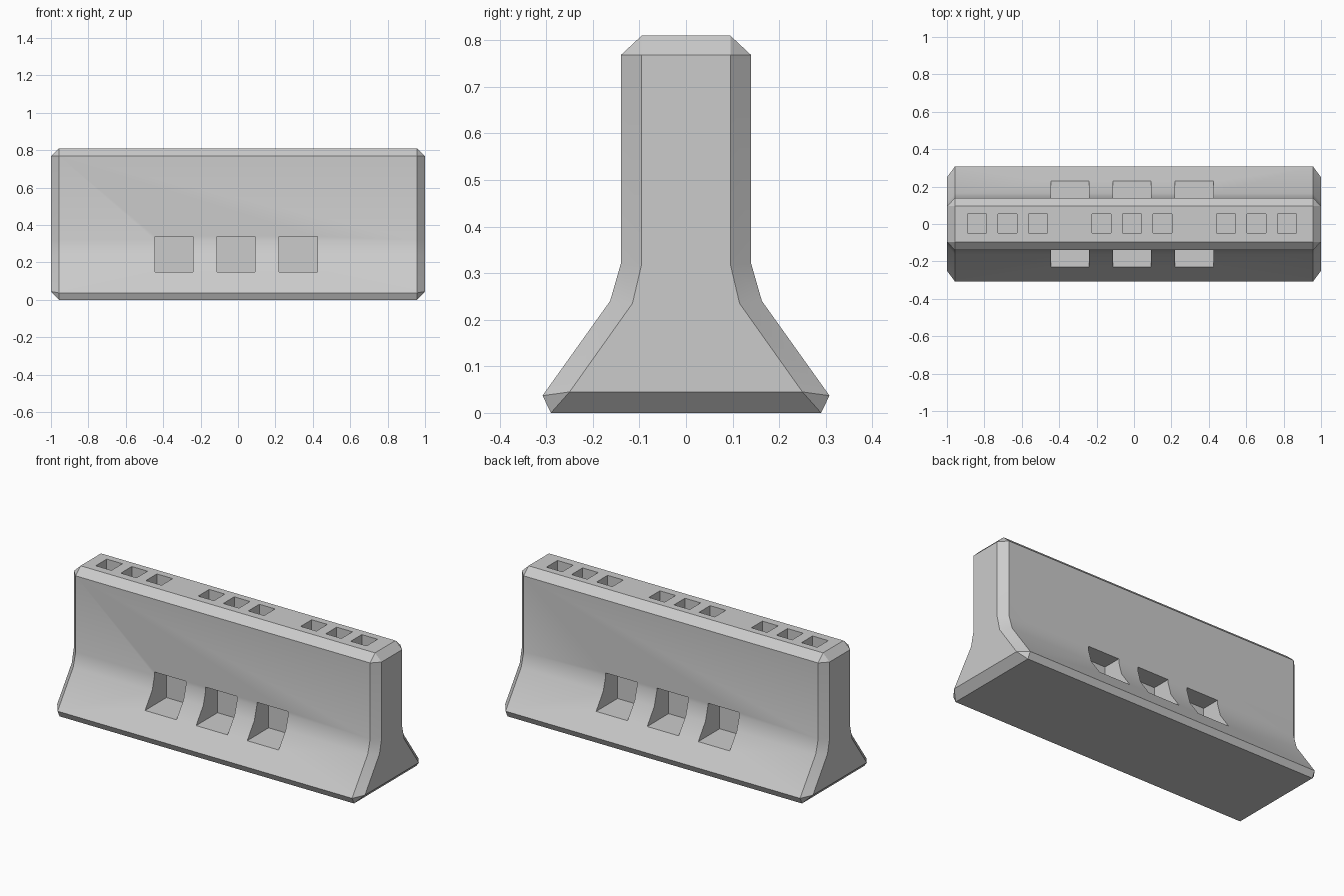
import bpy, bmesh, math
from mathutils import Matrix, Vector

if "Cube" in bpy.data.objects:
    bpy.data.objects.remove(bpy.data.objects["Cube"])

# Half cross-sections (y, z): full body profile and the inset one on the end faces
body = [(0.29, 0), (0.308, 0.037), (0.163, 0.24), (0.14, 0.32), (0.14, 0.768), (0.095, 0.81)]
end = [(0.25, 0.045), (0.25, 0.045), (0.115, 0.235), (0.095, 0.32), (0.095, 0.768), (0.095, 0.768)]


def ring(bm, half, x):
    pts = half + [(-y, z) for y, z in reversed(half)]
    return [bm.verts.new((x, y, z)) for y, z in pts]


def make_object(name, bm):
    bmesh.ops.recalc_face_normals(bm, faces=bm.faces)
    mesh = bpy.data.meshes.new(name)
    bm.to_mesh(mesh)
    bm.free()
    obj = bpy.data.objects.new(name, mesh)
    bpy.context.collection.objects.link(obj)
    return obj


# Barrier body: four rings lofted along x, chamfered at both ends
bm = bmesh.new()
rings = [ring(bm, h, x) for h, x in ((end, -1), (body, -0.957), (body, 0.957), (end, 1))]
for a, b in zip(rings, rings[1:]):
    for i in range(len(a)):
        j = (i + 1) % len(a)
        bm.faces.new((a[i], a[j], b[j], b[i]))
bm.faces.new(rings[0])
bm.faces.new(rings[-1])
bmesh.ops.remove_doubles(bm, verts=bm.verts, dist=0.0001)
barrier = make_object("barrier_body", bm)

# Pocket cutter: side pockets front and back, small square sockets on top
bm = bmesh.new()


def box(centre, size):
    mat = Matrix.Translation(centre) @ Matrix.Diagonal((*size, 1))
    bmesh.ops.create_cube(bm, size=1, matrix=mat)


for x in (-0.342, -0.01, 0.322):
    for side in (-1, 1):
        box(Vector((x, side * 0.18, 0.244)), (0.204, 0.3, 0.192))
for group in (-0.677, -0.011, 0.655):
    for step in (-0.163, 0, 0.163):
        box(Vector((group + step, 0.003, 0.81)), (0.102, 0.102, 0.2))
cutter = make_object("pocket_cutter", bm)
cutter.hide_render = True

# Cut the pockets, then remove the helper
cut = barrier.modifiers.new("pockets", 'BOOLEAN')
cut.operation = 'DIFFERENCE'
cut.solver = 'EXACT'
cut.object = cutter
bpy.context.view_layer.objects.active = barrier
barrier.select_set(True)
bpy.ops.object.modifier_apply(modifier=cut.name)
bpy.data.objects.remove(cutter)

# Smooth only the gentle bends of the flared base
bpy.ops.object.shade_smooth_by_angle(angle=math.radians(25))
